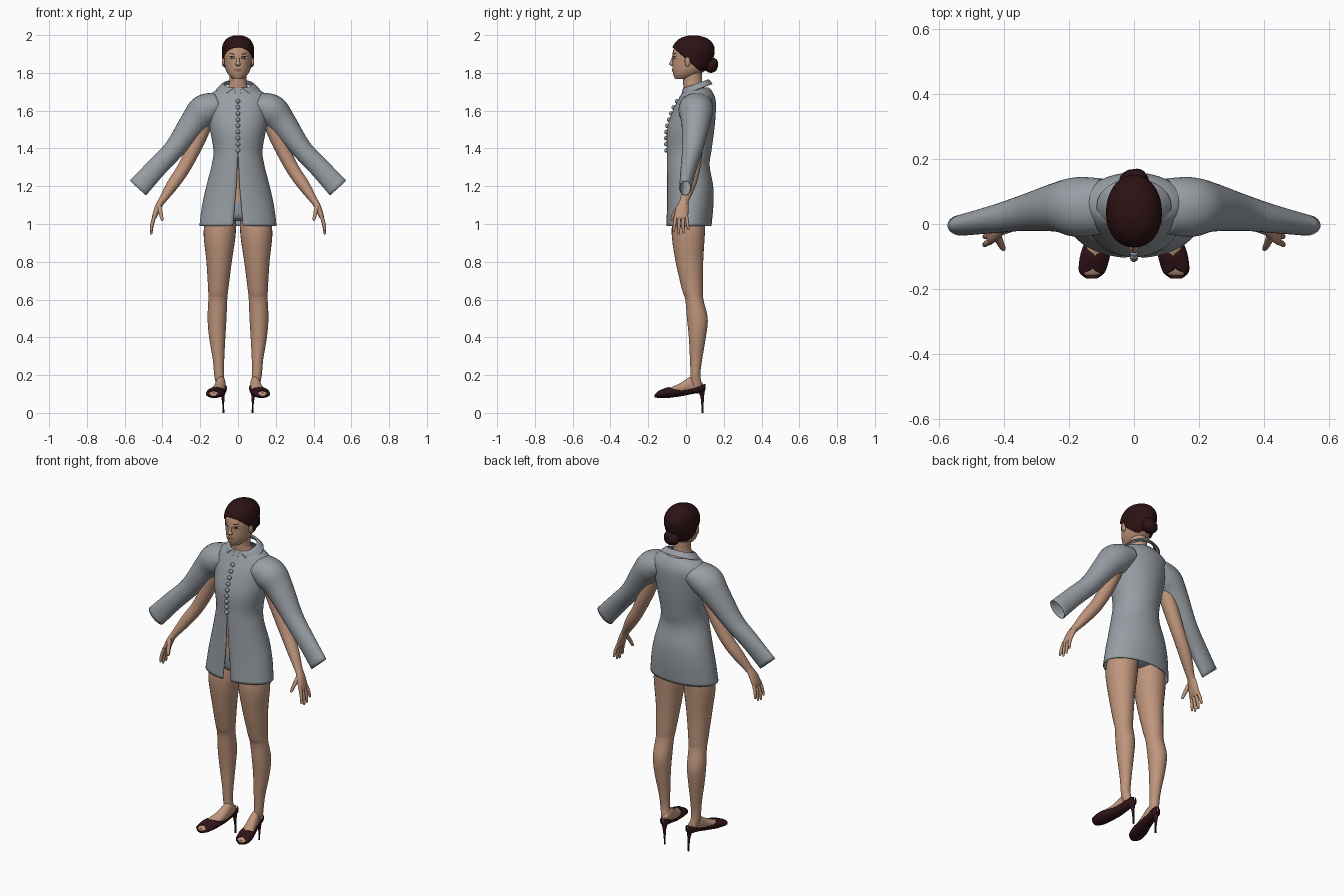
import bpy, bmesh, math
from mathutils import Vector
from mathutils.bvhtree import BVHTree

if "Cube" in bpy.data.objects:
    bpy.data.objects.remove(bpy.data.objects["Cube"])

X, Z, FRONT = Vector((1, 0, 0)), Vector((0, 0, 1)), Vector((0, -1, 0))


def material(name, *rgb):
    mat = bpy.data.materials.new(name)
    mat.use_nodes = True
    mat.diffuse_color = (*rgb, 1)
    bsdf = mat.node_tree.nodes["Principled BSDF"]
    bsdf.inputs["Base Color"].default_value = (*rgb, 1)
    bsdf.inputs["Roughness"].default_value = 0.7
    return mat


skin = material("skin", 0.52, 0.30, 0.20)
cloth = material("grey cloth", 0.31, 0.34, 0.37)
hair_brown = material("dark hair", 0.025, 0.006, 0.007)
leather = material("dark leather", 0.03, 0.007, 0.009)
lip = material("lips", 0.30, 0.12, 0.09)
eye_white = material("eye white", 0.60, 0.55, 0.50)
lash = material("lash", 0.02, 0.01, 0.01)


def finish(name, bm, mat, mirror=False, thickness=0):
    bmesh.ops.remove_doubles(bm, verts=bm.verts, dist=1e-5)
    bmesh.ops.recalc_face_normals(bm, faces=bm.faces)
    mesh = bpy.data.meshes.new(name)
    bm.to_mesh(mesh)
    bm.free()
    mesh.materials.append(mat)
    mesh.shade_smooth()
    mesh.set_sharp_from_angle(angle=math.radians(50))
    obj = bpy.data.objects.new(name, mesh)
    bpy.context.collection.objects.link(obj)
    if thickness:
        obj.modifiers.new("thickness", "SOLIDIFY").thickness = thickness
    if mirror:
        obj.modifiers.new("mirror", "MIRROR")
    return obj


def smooth_path(points, steps):
    # Catmull-Rom interpolation of whole rings
    out = []
    for i in range(len(points) - 1):
        a, b, c, d = (points[max(0, min(len(points) - 1, i + k))] for k in (-1, 0, 1, 2))
        for s in range(steps):
            t = s / steps
            out.append([q + t / 2 * (r - p + t * (2 * p - 5 * q + 4 * r - e + t * (3 * (q - r) + e - p)))
                        for p, q, r, e in zip(a, b, c, d)])
    return out + [list(points[-1])]


def loft(rings, u=None, v=FRONT, n=28, steps=5, cap=True):
    """Rings are x, y, z, radius along u, radius along v, half opening angle at +v."""
    rings = smooth_path([(*r, 0)[:6] for r in rings], steps)
    centres = [Vector(r[:3]) for r in rings]
    bm, rows = bmesh.new(), []
    for i, (*_, ru, rv, gap) in enumerate(rings):
        tangent = centres[min(i + 1, len(rings) - 1)] - centres[max(i - 1, 0)]
        across = u or tangent.cross(v).normalized()
        gap, row = max(gap, 0), []
        for k in range(n + 1):
            a = gap + (2 * math.pi - 2 * gap) * k / n
            row.append(bm.verts.new(centres[i] + across * ru * math.sin(a) + v * rv * math.cos(a)))
        rows.append(row)
    for low, high in zip(rows, rows[1:]):
        for k in range(n):
            bm.faces.new((low[k], low[k + 1], high[k + 1], high[k]))
    if cap:
        bm.faces.new(rows[0][:-1])
        bm.faces.new(rows[-1][:-1])
    return bm


def ball(name, centre, size, mat, mirror=False, detail=16):
    bm = bmesh.new()
    bmesh.ops.create_uvsphere(bm, u_segments=detail, v_segments=detail // 2 + 2, radius=1)
    bmesh.ops.scale(bm, vec=size, verts=bm.verts)
    bmesh.ops.translate(bm, vec=centre, verts=bm.verts)
    return finish(name, bm, mat, mirror)


def front_finder(obj):
    mesh = obj.data
    tree = BVHTree.FromPolygons([v.co for v in mesh.vertices], [p.vertices for p in mesh.polygons])
    return lambda x, z: tree.ray_cast(Vector((x + 0.0007, -1, z)), -FRONT)[0].y


# Head and neck
head_rings = [(0, -.02, 1.768, .028, .038), (0, 0, 1.79, .05, .067), (0, .02, 1.82, .066, .092),
              (0, .031, 1.86, .074, .103), (0, .036, 1.9, .078, .108), (0, .04, 1.94, .074, .1),
              (0, .04, 1.975, .052, .068), (0, .038, 1.993, .012, .016)]
head = finish("head", loft(head_rings, X), skin)
finish("neck", loft([(0, .05, 1.65, .11, .07), (0, .045, 1.7, .075, .055),
                     (0, .035, 1.74, .047, .05), (0, .035, 1.82, .047, .05)], X), skin)
finish("nose", loft([(0, -.066, 1.895, .006, .005), (0, -.074, 1.86, .009, .009),
                     (0, -.074, 1.846, .014, .015), (0, -.07, 1.837, .009, .008)], X, n=14), skin)
ball("ear", (.078, .008, 1.86), (.008, .015, .027), skin, True)

# Face details laid on the skin as thin plates
face = front_finder(head)


def patch(name, x, z, w, h, mat, lift, mirror=True, slant=0):
    bm = bmesh.new()
    ring = []
    for k in range(16):
        a = math.tau * k / 16
        px, pz = x + w * math.cos(a), z + h * math.sin(a) + slant * math.cos(a)
        ring.append(bm.verts.new((px, face(px, pz) - lift, pz)))
    centre = bm.verts.new((x, face(x, z) - lift, z))
    for k in range(16):
        bm.faces.new((ring[k], ring[(k + 1) % 16], centre))
    finish(name, bm, mat, mirror)


patch("eyelid_line", .033, 1.882, .018, .008, lash, .001, slant=.002)
patch("eye", .033, 1.881, .013, .004, eye_white, .002, slant=.001)
patch("iris", .033, 1.881, .005, .005, lash, .003)
patch("eyebrow", .036, 1.902, .02, .003, hair_brown, .001, slant=.003)
patch("lips", 0, 1.814, .023, .007, lip, .002, False)

# Hair cap cut along a sloping hairline, with a bun
bm = loft([(x, y, z + .006, a + .008, b + .007) for x, y, z, a, b in head_rings], X, n=40)
bmesh.ops.bisect_plane(bm, geom=bm.verts[:] + bm.edges[:] + bm.faces[:], plane_co=(0, -.07, 1.935),
                       plane_no=(0, .135, .155), clear_inner=True)
finish("hair", bm, hair_brown, thickness=.004)
ball("hair_bun", (0, .132, 1.838), (.046, .037, .038), hair_brown)
ball("hair_bun_coil", (.01, .142, 1.85), (.03, .028, .03), hair_brown)

# Coat body, open below the buttons
coat = finish("coat_body", loft([
    (0, .015, .99, .205, .12, .13), (0, .022, 1.1, .19, .123, .09), (0, .022, 1.2, .168, .122, .05),
    (0, .012, 1.31, .14, .113, .025), (0, .017, 1.39, .13, .118), (0, .025, 1.5, .148, .125),
    (0, .044, 1.6, .16, .114), (0, .058, 1.66, .163, .098), (0, .06, 1.7, .13, .08),
    (0, .055, 1.722, .08, .066)], X, n=48, cap=False), cloth, thickness=.004)
finish("collar", loft([
    (0, .05, 1.715, .09, .072, .15), (0, .05, 1.74, .074, .062, .25), (0, .05, 1.737, .088, .074, .4),
    (0, .055, 1.712, .115, .085, .6)], X, Vector((0, -1, -.35)), cap=False), cloth, thickness=.003)
finish("sleeve", loft([
    (.1, .055, 1.635, .065, .085), (.175, .052, 1.6, .087, .092), (.235, .052, 1.535, .074, .076),
    (.335, .035, 1.4, .055, .056), (.43, .015, 1.3, .054, .043), (.53, -.004, 1.19, .058, .032)],
    cap=False), cloth, True, .004)
coat_front = front_finder(coat)
for i in range(9):
    z = 1.65 - i * .0325
    ball(f"button_{i + 1}", (0, coat_front(0, z) - .004, z), (.012, .01, .012), cloth, detail=12)

# Hips with briefs
hips = finish("hips", loft([(0, .02, 1.015, .03, .05), (0, .02, 1.04, .12, .09), (0, .025, 1.12, .163, .104),
                            (0, .025, 1.2, .148, .098), (0, .015, 1.38, .11, .09)], X), skin)
hips.data.materials.append(cloth)
for p in hips.data.polygons:
    if p.center.z < 1.125 and abs(p.center.x) < (p.center.z - .97) * 1.3:
        p.material_index = 1

# Arms and hands
finish("arm", loft([
    (.15, .05, 1.6, .045, .045), (.215, .05, 1.44, .04, .042), (.285, .04, 1.3, .035, .036),
    (.345, .02, 1.21, .032, .034), (.405, -.01, 1.12, .019, .024), (.418, -.016, 1.1, .018, .027)],
    n=20), skin, True)
finish("palm", loft([(.405, -.01, 1.125, .017, .022), (.425, -.02, 1.085, .017, .033),
                     (.442, -.026, 1.04, .013, .037), (.446, -.028, 1.025, .007, .033)], n=18), skin, True)
for i, reach in enumerate((.07, .085, .08, .06)):
    y = -.055 + i * .019
    spread = (i - 1.5) * .007
    finish(f"finger_{i + 1}", loft([
        (.441, y, 1.045, .009, .009), (.455, y + spread / 2, 1.035 - reach / 2, .009, .009),
        (.459, y + spread, 1.035 - reach, .006, .006), (.459, y + spread, 1.03 - reach, .002, .002)],
        n=10, steps=3), skin, True)
finish("thumb", loft([(.42, -.035, 1.1, .013, .013), (.41, -.06, 1.06, .011, .011),
                      (.402, -.075, 1.025, .008, .008), (.4, -.077, 1.017, .003, .003)],
                     n=10, steps=3), skin, True)

# Legs and feet
finish("leg", loft([
    (.09, .02, 1.06, .078, .085), (.097, .012, .95, .085, .088), (.1, .018, .8, .067, .073),
    (.105, .035, .65, .053, .055), (.107, .044, .6, .05, .048), (.111, .06, .5, .05, .055),
    (.11, .06, .4, .043, .045), (.103, .053, .28, .03, .032), (.1, .05, .2, .026, .026),
    (.09, .055, .14, .024, .032)], X), skin, True)
finish("foot", loft([
    (.083, .088, .14, .014, .018), (.09, .035, .15, .025, .044), (.1, -.025, .128, .031, .033),
    (.113, -.07, .114, .037, .025), (.122, -.105, .107, .038, .018), (.129, -.145, .1, .034, .013),
    (.13, -.158, .097, .02, .008)], X, Z), skin, True)

# Peep toe shoes with thin heels
finish("shoe", loft([
    (.08, .103, .138, .007, .016, .4), (.083, .09, .133, .023, .026, .8), (.09, .04, .125, .03, .024, 1.4),
    (.1, -.02, .115, .037, .026, 1.4), (.113, -.07, .11, .044, .028, .9), (.12, -.1, .107, .046, .028),
    (.127, -.136, .1, .043, .021), (.129, -.153, .097, .036, .017, .8), (.13, -.168, .092, .016, .009, 1.2)],
    X, Z, cap=False), leather, True, .004)
finish("shoe_heel", loft([(.083, .08, .125, .018, .019), (.08, .086, .085, .009, .01),
                          (.078, .087, .04, .005, .006), (.077, .087, 0, .005, .005)],
                         X, n=14), leather, True)
